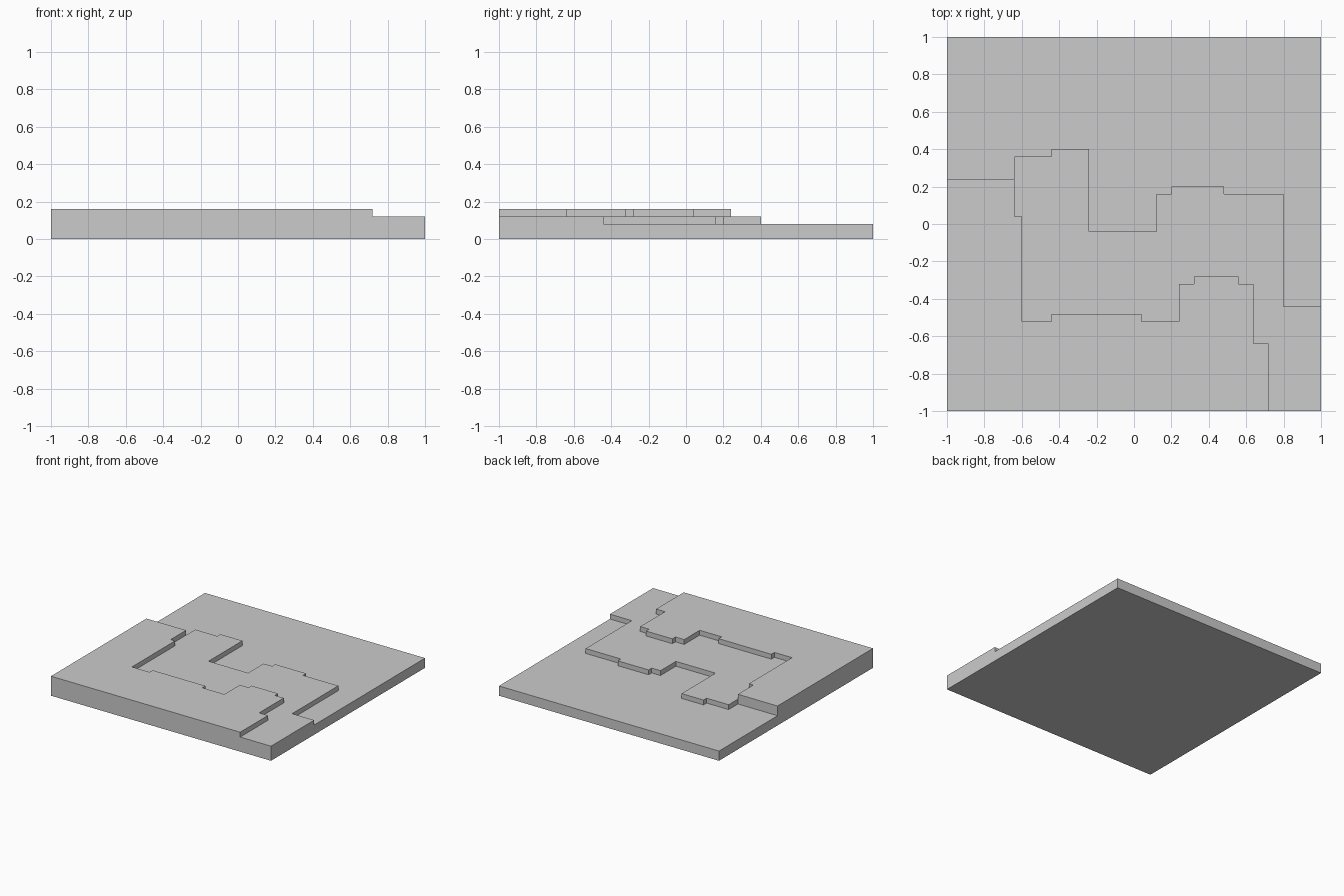
import bpy
import bmesh

default_cube = bpy.data.objects.get("Cube")
if default_cube:
    bpy.data.objects.remove(default_cube, do_unlink=True)

# One plain grey stone colour for the whole tile
grey = bpy.data.materials.new("plain_grey")
grey.use_nodes = True
colour = (0.6, 0.6, 0.6, 1.0)
grey.diffuse_color = colour
for node in grey.node_tree.nodes:
    if node.type == "BSDF_PRINCIPLED":
        node.inputs["Base Color"].default_value = colour


def stepped_path(x, y, turns):
    """Right-angled path: the turns alternate between a new y and a new x."""
    points = [(x, y)]
    for index, value in enumerate(turns):
        if index % 2 == 0:
            y = value
        else:
            x = value
        points.append((x, y))
    return points


# Contour lines between the terraces, both starting where all three meet
lower_contour = stepped_path(-0.64, 0.24, [
    0.36, -0.44, 0.4, -0.24, -0.04, 0.12, 0.16, 0.2,
    0.2, 0.48, 0.16, 0.8, -0.44, 1])
upper_contour = stepped_path(-0.64, 0.24, [
    0.04, -0.6, -0.52, -0.44, -0.48, 0.04, -0.52, 0.24, -0.32,
    0.32, -0.28, 0.56, -0.32, 0.64, -0.64, 0.72, -1])

# Terrace outlines, counter-clockwise, with their heights
terraces = {
    "low_terrace": (0.08, [(-1, 0.24)] + lower_contour + [(1, 1), (-1, 1)]),
    "middle_terrace": (0.12, upper_contour + [(1, -1)]
                       + lower_contour[:0:-1]),
    "high_terrace": (0.16, [(-1, -1)] + upper_contour[::-1] + [(-1, 0.24)]),
}


def edges_of(outline):
    return list(zip(outline, outline[1:] + outline[:1]))


# Height of the terrace that owns each directed outline edge
edge_height = {edge: height for height, outline in terraces.values()
               for edge in edges_of(outline)}


def build_terrace(name, height, outline):
    bm = bmesh.new()
    made = {}

    def vert(point, z):
        key = (point, z)
        if key not in made:
            made[key] = bm.verts.new((*point, z))
        return made[key]

    bm.faces.new([vert(p, height) for p in outline])
    bm.faces.new([vert(p, 0) for p in reversed(outline)])
    # Walls reach down to the neighbouring terrace, or to the ground
    for a, b in edges_of(outline):
        floor = edge_height.get((b, a), 0)
        if floor < height:
            bm.faces.new([vert(a, floor), vert(b, floor),
                          vert(b, height), vert(a, height)])
    mesh = bpy.data.meshes.new(name)
    bm.to_mesh(mesh)
    bm.free()
    mesh.materials.append(grey)
    bpy.context.collection.objects.link(bpy.data.objects.new(name, mesh))


for name, (height, outline) in terraces.items():
    build_terrace(name, height, outline)
